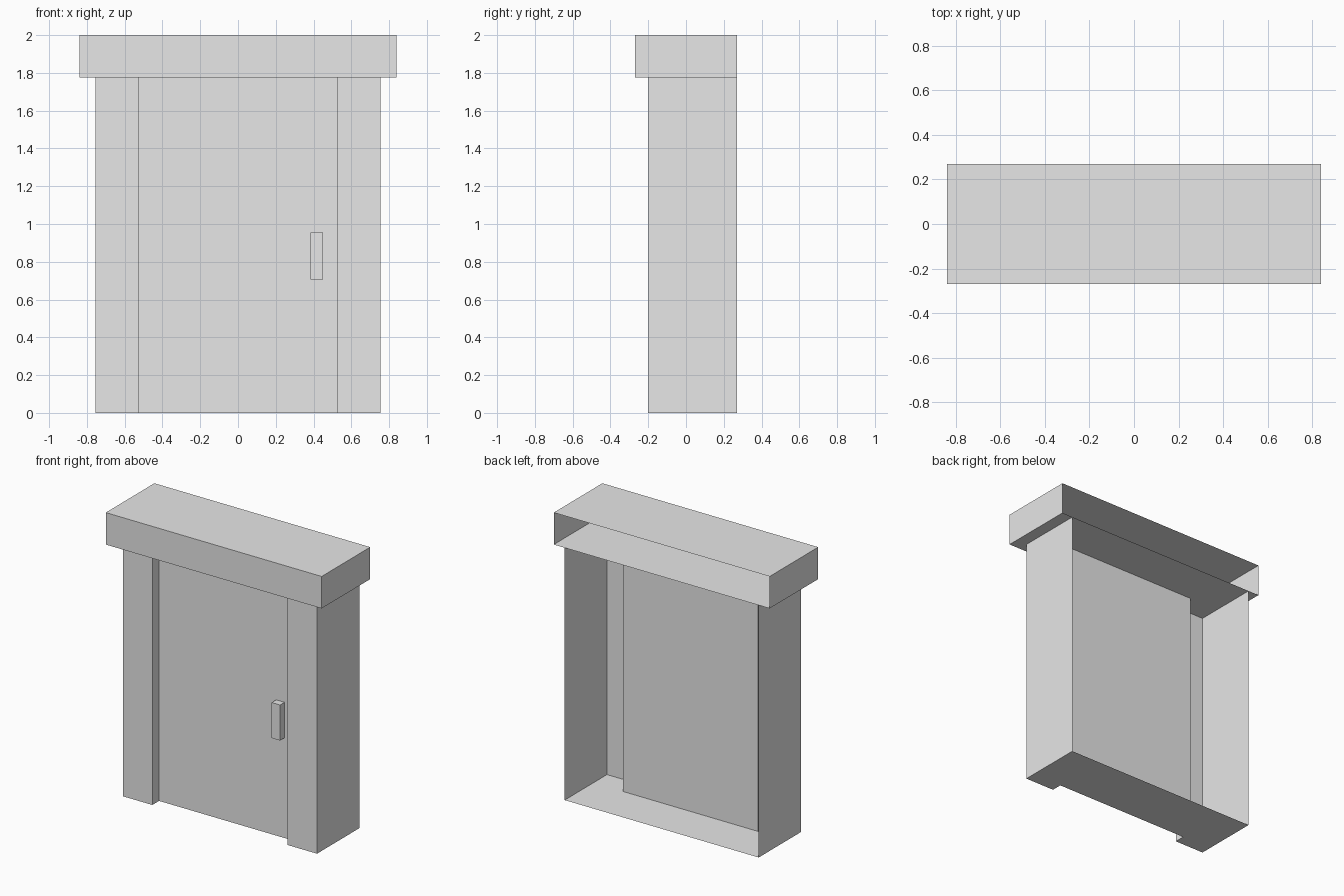
import bpy
import bmesh

cube = bpy.data.objects.get("Cube")
if cube:
    bpy.data.objects.remove(cube, do_unlink=True)

GREY = (0.8, 0.8, 0.8, 1.0)
mat = bpy.data.materials.new("plain grey")
mat.use_nodes = True
mat.diffuse_color = GREY
mat.node_tree.nodes["Principled BSDF"].inputs["Base Color"].default_value = GREY

BACK, FRONT = 0.27, -0.2
DOOR_FRONT, DOOR_BACK = -0.125, -0.05
HALF_WIDTH, HALF_OPENING = 0.755, 0.527
LINTEL_Z, TOP_Z = 1.775, 2.0


def finish(name, bm):
    mesh = bpy.data.meshes.new(name)
    bm.to_mesh(mesh)
    bm.free()
    mesh.materials.append(mat)
    obj = bpy.data.objects.new(name, mesh)
    bpy.context.collection.objects.link(obj)
    return obj


def box(name, low, high, open_sides=()):
    """Box between two corners; open_sides lists (axis, sign) faces left out."""
    bm = bmesh.new()
    bmesh.ops.create_cube(bm, size=1)
    drop = [f for f in bm.faces
            if any(f.normal[axis] * sign > 0.5 for axis, sign in open_sides)]
    for v in bm.verts:
        for i in range(3):
            v.co[i] = high[i] if v.co[i] > 0 else low[i]
    bmesh.ops.delete(bm, geom=drop, context='FACES')
    return finish(name, bm)


# Frame: thin walls that follow a recessed footprint, open at the back
half = [(HALF_WIDTH, BACK), (HALF_WIDTH, FRONT),
        (HALF_OPENING, FRONT), (HALF_OPENING, DOOR_FRONT)]
path = [(-x, y) for x, y in half] + half[::-1]
bm = bmesh.new()
low = [bm.verts.new((x, y, 0)) for x, y in path]
high = [bm.verts.new((x, y, LINTEL_Z)) for x, y in path]
for i in range(len(path) - 1):
    if i != len(half) - 1:  # the door fills the middle
        bm.faces.new((low[i], low[i + 1], high[i + 1], high[i]))
bm.faces.new(low[::-1])  # floor with the doorway notch
finish("door_frame", bm)

# Door slab between the jambs
box("door", (-HALF_OPENING, DOOR_FRONT, 0), (HALF_OPENING, DOOR_BACK, LINTEL_Z),
    [(2, 1), (2, -1)])

# Overhanging lintel, hollow and open at the back
box("lintel", (-0.84, -BACK, LINTEL_Z), (0.84, BACK, TOP_Z), [(1, 1)])

# Block handle on the door front
box("handle", (0.385, -0.175, 0.705), (0.45, DOOR_FRONT, 0.955), [(1, 1)])
